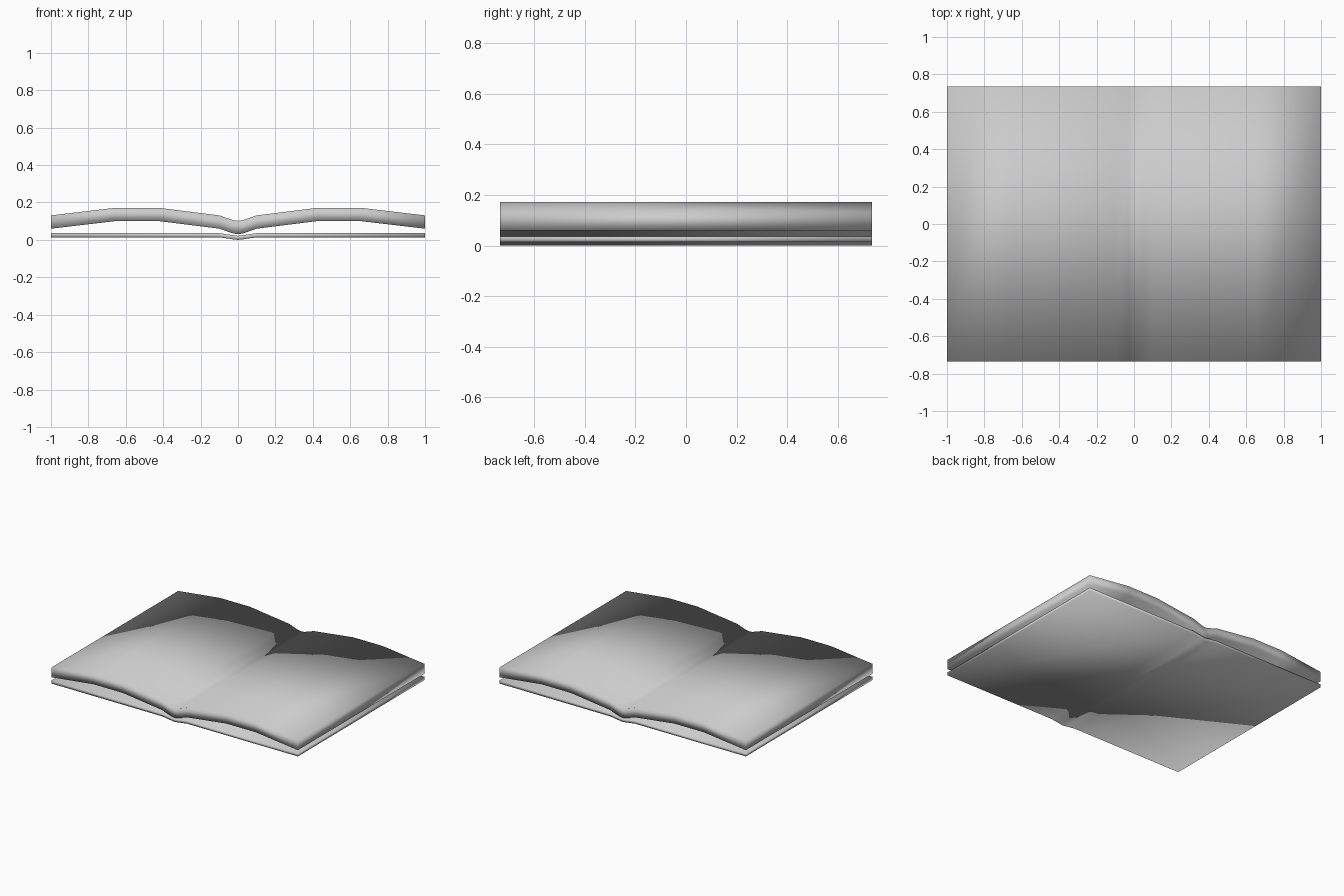
import bpy

if "Cube" in bpy.data.objects:
    bpy.data.objects.remove(bpy.data.objects["Cube"])

HALF_DEPTH = 0.735


def bent_slab(name, half_profile, thickness):
    """Extrude a mirrored (x, underside z) profile along y as a closed slab."""
    left = [(-x, z) for x, z in reversed(half_profile) if x > 0]
    line = left + half_profile
    ring = line + [(x, z + thickness) for x, z in reversed(line)]
    n, m = len(ring), len(line)
    verts = [(x, y, z) for y in (-HALF_DEPTH, HALF_DEPTH) for x, z in ring]
    # outer skin, facing outwards
    faces = [(i + n, (i + 1) % n + n, (i + 1) % n, i) for i in range(n)]
    # front and back edges, one quad per profile segment
    for i in range(m - 1):
        quad = (i, n - 1 - i, n - 2 - i, i + 1)
        faces.append(quad[::-1])
        faces.append(tuple(v + n for v in quad))
    mesh = bpy.data.meshes.new(name)
    mesh.from_pydata(verts, [], faces)
    mesh.polygons.foreach_set("use_smooth", [True] * len(mesh.polygons))
    mesh.update()
    obj = bpy.data.objects.new(name, mesh)
    bpy.context.collection.objects.link(obj)
    return obj


# Cover: flat boards with a shallow dropped spine
bent_slab("cover", [(0, 0.0), (0.025, 0.003), (0.1, 0.014), (1, 0.014)], 0.022)

# Page block: arched on each side of the central gutter
bent_slab("pages", [(0, 0.031), (0.025, 0.034), (0.1, 0.06), (0.42, 0.10),
                    (0.66, 0.10), (1, 0.06)], 0.071)
